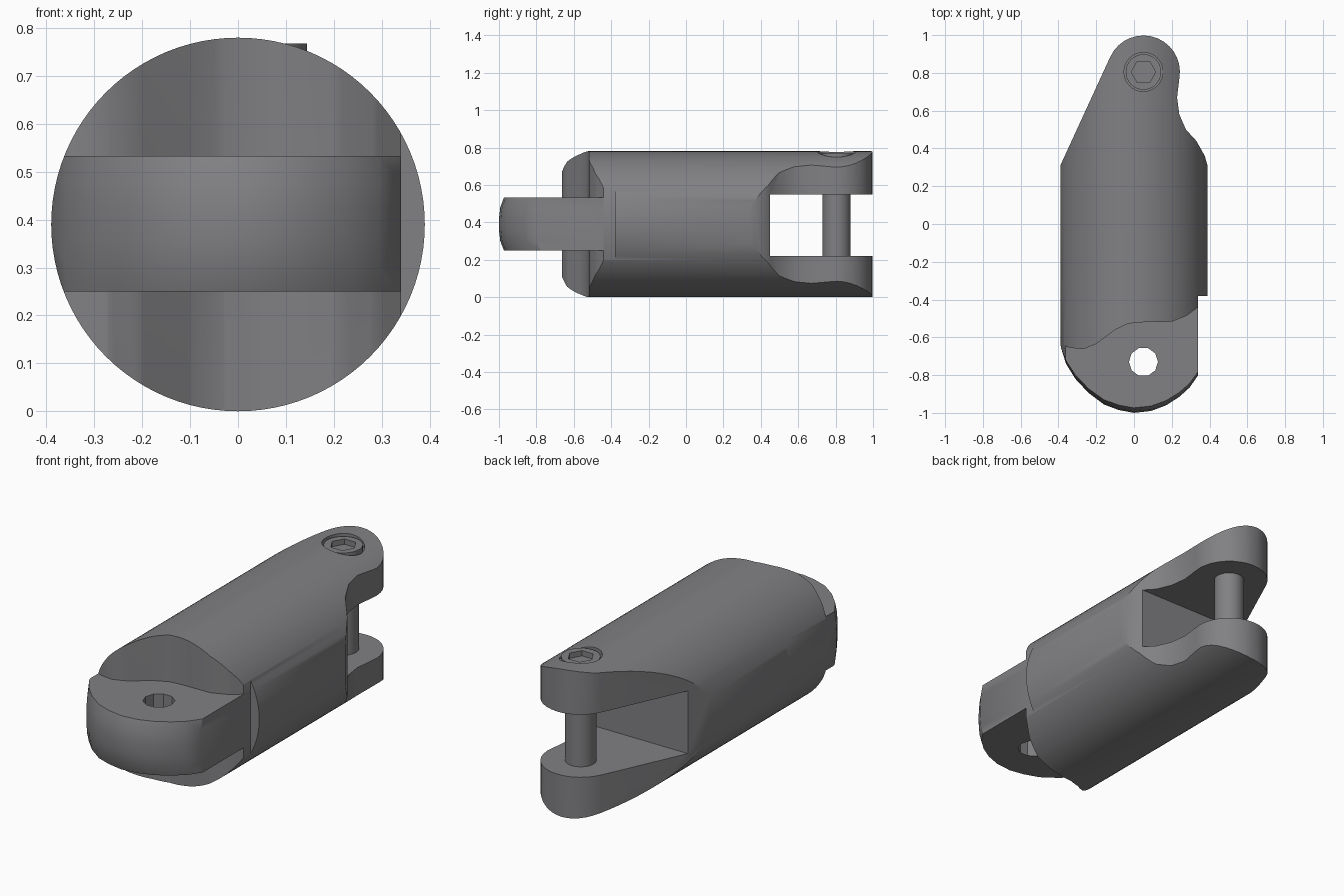
import bpy
import bmesh
from math import sin, cos, pi, radians
from mathutils import Matrix

cube = bpy.data.objects.get("Cube")
if cube:
    bpy.data.objects.remove(cube, do_unlink=True)

R = 0.39               # body radius, also the height of its axis
PIN = (0.05, 0.805)    # fork pin centre

grey = bpy.data.materials.new("dark_grey")
grey.use_nodes = True
COLOUR = (0.22, 0.22, 0.23, 1)
grey.diffuse_color = COLOUR
grey.node_tree.nodes["Principled BSDF"].inputs["Base Color"].default_value = COLOUR


def make(name, bm):
    bmesh.ops.recalc_face_normals(bm, faces=bm.faces)
    mesh = bpy.data.meshes.new(name)
    bm.to_mesh(mesh)
    bm.free()
    obj = bpy.data.objects.new(name, mesh)
    bpy.context.collection.objects.link(obj)
    mesh.materials.append(grey)
    return obj


def prism(name, outline, layers, pivot=0):
    """Stack copies of an outline; each layer is (z, y scale about pivot)."""
    bm = bmesh.new()
    rings = [[bm.verts.new((x, pivot + (y - pivot) * s, z)) for x, y in outline]
             for z, s in layers]
    n = len(outline)
    for low, high in zip(rings, rings[1:]):
        for i in range(n):
            j = (i + 1) % n
            bm.faces.new((low[i], low[j], high[j], high[i]))
    bm.faces.new(rings[0][::-1])
    bm.faces.new(rings[-1])
    return make(name, bm)


def rod(name, x, y, z0, z1, r, sides=32):
    pts = [(x + r * cos(2 * pi * i / sides), y + r * sin(2 * pi * i / sides))
           for i in range(sides)]
    return prism(name, pts, [(z0, 1), (z1, 1)])


def barrel(name):
    """Cylinder lying along y."""
    bm = bmesh.new()
    bmesh.ops.create_cone(bm, cap_ends=True, segments=96, radius1=R, radius2=R, depth=2.2)
    bmesh.ops.rotate(bm, verts=bm.verts, matrix=Matrix.Rotation(pi / 2, 3, 'X'))
    bmesh.ops.translate(bm, verts=bm.verts, vec=(0, 0, R))
    return make(name, bm)


def cut(obj, tool, operation='DIFFERENCE'):
    mod = obj.modifiers.new("cut", 'BOOLEAN')
    mod.operation = operation
    mod.solver = 'EXACT'
    mod.object = tool
    bpy.ops.object.select_all(action='DESELECT')
    bpy.context.view_layer.objects.active = obj
    obj.select_set(True)
    bpy.ops.object.modifier_apply(modifier=mod.name)
    bpy.data.objects.remove(tool, do_unlink=True)


def smooth(obj):
    bpy.ops.object.select_all(action='DESELECT')
    bpy.context.view_layer.objects.active = obj
    obj.select_set(True)
    bpy.ops.object.shade_smooth_by_angle(angle=radians(35))


# Body: barrel trimmed to the plan outline
tip = [(PIN[0] + 0.193 * cos(radians(a)), PIN[1] + 0.193 * sin(radians(a)))
       for a in range(-10, 156, 11)]
right_edge = [(0.34, -0.44), (0.34, -0.38), (0.4, -0.38), (0.4, 0.27),
              (0.375, 0.36), (0.33, 0.44), (0.275, 0.5), (0.24, 0.58), (0.228, 0.67)]
left_edge = [(-0.39, 0.31), (-0.4, 0.29), (-0.4, -0.58), (-0.375, -0.64)]
front_lip = [(-0.34, -0.655), (-0.27, -0.663), (-0.2, -0.635), (-0.1, -0.56),
             (-0.03, -0.527), (0.05, -0.52), (0.2, -0.517), (0.28, -0.485)]
body = prism("fork_body", right_edge + tip + left_edge + front_lip,
             [(-0.1, 1), (0.9, 1)])
cut(body, barrel("barrel_cutter"), 'INTERSECT')

# Slot between the fork arms
slot = [(-0.6, 0.45), (0.6, 0.45), (0.6, 1.2), (-0.6, 1.2)]
cut(body, prism("slot_cutter", slot, [(0.22, 1), (0.55, 1)]))
cut(body, rod("screw_seat_cutter", *PIN, 0.74, 0.9, 0.103))
smooth(body)

# Front tongue with a pivot hole
tongue_outline = [(0.34, -0.3), (0.34, -0.8), (0.295, -0.865), (0.24, -0.915),
                  (0.17, -0.96), (0.09, -0.99), (0, -1), (-0.08, -0.985),
                  (-0.16, -0.955), (-0.24, -0.895), (-0.31, -0.82), (-0.36, -0.74),
                  (-0.385, -0.66), (-0.4, -0.58), (-0.4, -0.3)]
tongue = prism("front_tongue", tongue_outline,
               [(0.25, 0.962), (0.3, 0.99), (0.36, 1), (0.42, 1), (0.48, 0.99), (0.533, 0.962)],
               pivot=-0.3)
cut(tongue, barrel("barrel_cutter"), 'INTERSECT')
cut(tongue, rod("hole_cutter", 0.05, -0.73, 0, 0.8, 0.077, 10))
smooth(tongue)

# Pin across the fork
smooth(rod("fork_pin", *PIN, 0.2, 0.57, 0.075))

# Screw head with hexagonal socket
head = rod("screw_head", *PIN, 0.72, 0.768, 0.094)
cut(head, rod("socket_cutter", *PIN, 0.735, 0.8, 0.065, 6))
smooth(head)
